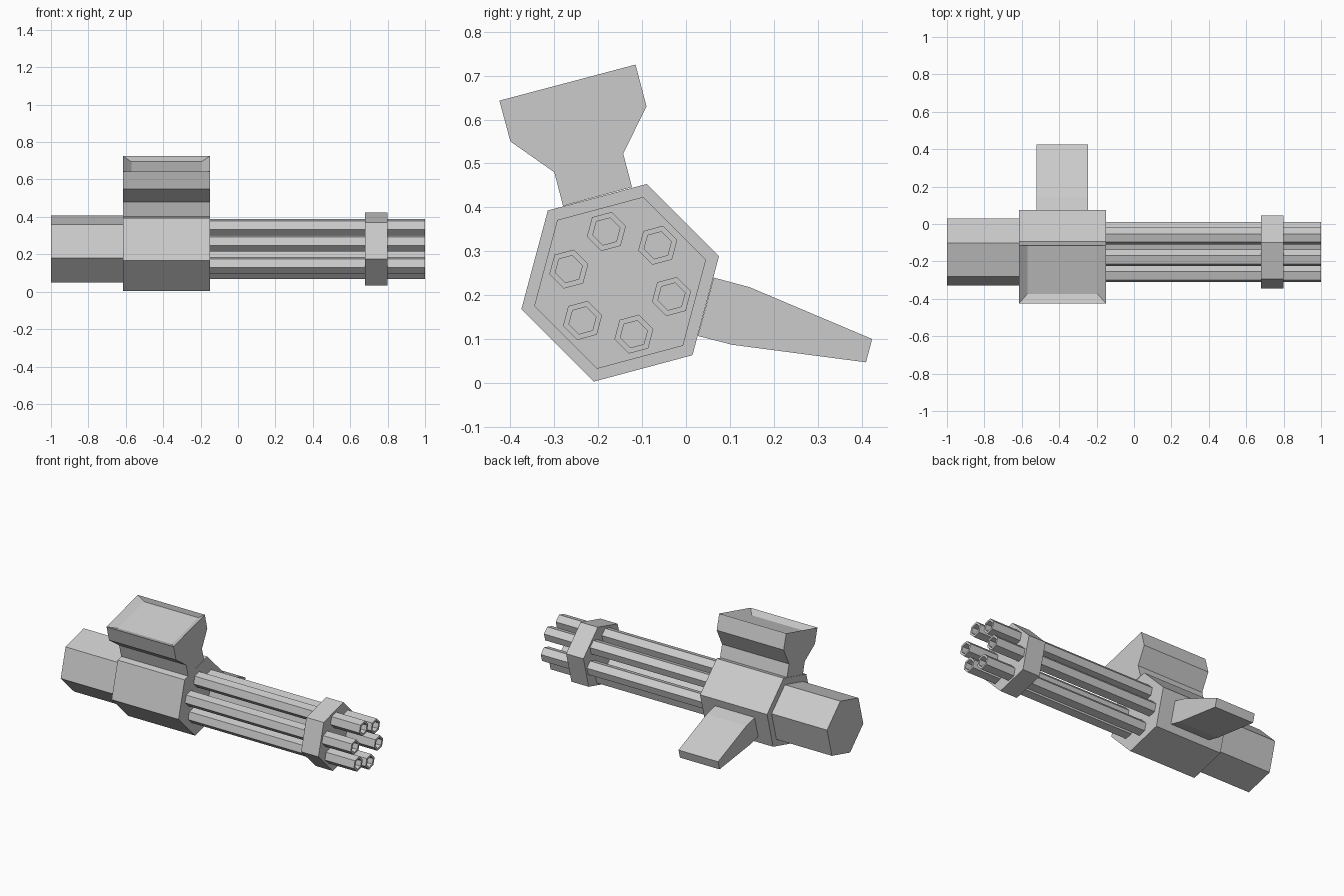
import bpy, bmesh
from math import cos, sin, radians

if "Cube" in bpy.data.objects:
    bpy.data.objects.remove(bpy.data.objects["Cube"])

CY, CZ = -0.15, 0.228  # axis of the barrel assembly


def hexagon(r, cy=CY, cz=CZ):
    return [(cy + r * cos(radians(15 + 60 * k)), cz + r * sin(radians(15 + 60 * k)))
            for k in range(6)]


def finish(name, bm):
    bmesh.ops.recalc_face_normals(bm, faces=bm.faces)
    mesh = bpy.data.meshes.new(name)
    bm.to_mesh(mesh)
    bm.free()
    obj = bpy.data.objects.new(name, mesh)
    bpy.context.collection.objects.link(obj)
    return obj


def loft(name, sections, skip_end=False):
    """Skin a list of (x, yz profile) sections and cap the ends."""
    bm = bmesh.new()
    rings = [[bm.verts.new((x, y, z)) for y, z in prof] for x, prof in sections]
    n = len(rings[0])
    for a, b in zip(rings, rings[1:]):
        for i in range(n):
            j = (i + 1) % n
            bm.faces.new((a[i], a[j], b[j], b[i]))
    bm.faces.new(rings[0])
    bm.faces.new(rings[-1])
    return finish(name, bm)


def prism(name, x0, x1, prof):
    return loft(name, [(x0, prof), (x1, prof)])


# Housing, rear motor and barrel clamp
prism("housing", -0.615, -0.15, hexagon(0.233))
prism("rear_motor", -1.0, -0.615, hexagon(0.186))
prism("barrel_clamp", 0.68, 0.80, hexagon(0.2025))

# Six hollow barrels
for k in range(6):
    a = radians(45 + 60 * k)
    cy, cz = CY + 0.121 * cos(a), CZ + 0.121 * sin(a)
    outer, bore = hexagon(0.046, cy, cz), hexagon(0.032, cy, cz)
    loft(f"barrel_{k + 1}", [(-0.15, outer), (1.0, outer), (1.0, bore), (0.88, bore)])

# Side grip fin
prism("side_fin", -0.52, -0.245, [(0.063, 0.24), (0.145, 0.218), (0.424, 0.10),
                                  (0.41, 0.047), (0.105, 0.087), (0.027, 0.107)])

# Ammunition hopper with a recessed top
X0, X1 = -0.615, -0.15
profile = [(-0.425, 0.643), (-0.40, 0.55), (-0.30, 0.48), (-0.28, 0.403),
           (-0.123, 0.446), (-0.143, 0.522), (-0.09, 0.63), (-0.115, 0.725)]
bm = bmesh.new()
left, right = [[bm.verts.new((x, y, z)) for y, z in profile] for x in (X0, X1)]
for i in range(len(profile) - 1):
    bm.faces.new((left[i], left[i + 1], right[i + 1], right[i]))
bm.faces.new(left)
bm.faces.new(right)
rim = [left[0], right[0], right[-1], left[-1]]
floor = [bm.verts.new(p) for p in ((X0 + 0.045, -0.374, 0.627), (X1 - 0.045, -0.374, 0.627),
                                   (X1 - 0.045, -0.116, 0.695), (X0 + 0.045, -0.116, 0.695))]
for i in range(4):
    j = (i + 1) % 4
    bm.faces.new((rim[i], rim[j], floor[j], floor[i]))
bm.faces.new(floor)
finish("ammo_hopper", bm)
